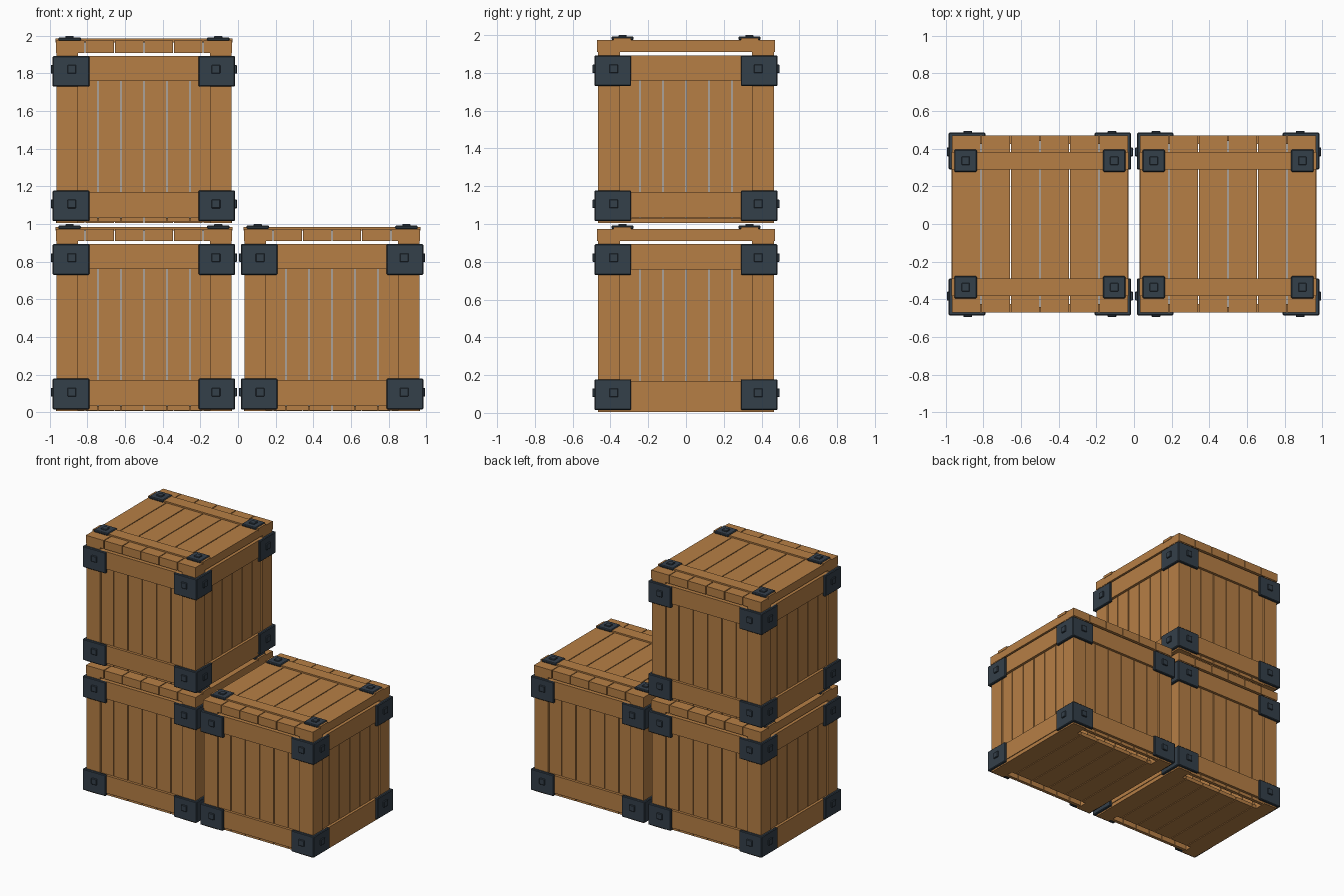
import bpy, bmesh
from mathutils import Matrix, Vector

if "Cube" in bpy.data.objects:
    bpy.data.objects.remove(bpy.data.objects["Cube"])


def make_material(name, rgb):
    m = bpy.data.materials.new(name)
    m.diffuse_color = (*rgb, 1)
    m.use_nodes = True
    m.node_tree.nodes["Principled BSDF"].inputs["Base Color"].default_value = m.diffuse_color
    return m


WOOD = make_material("wood", (0.47, 0.212, 0.06))
METAL = make_material("dark_metal", (0.034, 0.05, 0.068))


def build(name, boxes, origin, mat, bevel=0):
    """One object made of boxes given as (x0, x1, y0, y1, z0, z1)."""
    bm = bmesh.new()
    for x0, x1, y0, y1, z0, z1 in boxes:
        size = Vector((abs(x1 - x0), abs(y1 - y0), z1 - z0))
        mid = Vector(((x0 + x1) / 2, (y0 + y1) / 2, (z0 + z1) / 2))
        bmesh.ops.create_cube(bm, size=1,
                              matrix=Matrix.Translation(mid) @ Matrix.Diagonal((*size, 1)))
    me = bpy.data.meshes.new(name)
    bm.to_mesh(me)
    bm.free()
    me.materials.append(mat)
    ob = bpy.data.objects.new(name, me)
    ob.location = origin
    bpy.context.collection.objects.link(ob)
    if bevel:
        mod = ob.modifiers.new("bevel", "BEVEL")
        mod.width = bevel
        mod.segments = 1


def swap(box):
    """Turn a front/back box into a side box."""
    x0, x1, y0, y1, z0, z1 = box
    return (y0, y1, x0, x1, z0, z1)


def four_sides(boxes):
    """Repeat boxes drawn on the +y side on all four sides."""
    out = []
    for x0, x1, y0, y1, z0, z1 in boxes:
        for s in (1, -1):
            b = (x0, x1, s * y0, s * y1, z0, z1)
            out += [b, swap(b)]
    return out


def planks(a, b, n, gap):
    """Ranges of n planks between a and b."""
    w = (b - a) / n
    return [(a + i * w + gap / 2, a + (i + 1) * w - gap / 2) for i in range(n)]


CORNERS = [(sx, sy) for sx in (-1, 1) for sy in (-1, 1)]


def crate(label, origin):
    # corner posts
    build(label + "_corner_posts",
          [(sx * 0.35, sx * 0.465, sy * 0.35, sy * 0.465, 0.005, 0.912) for sx, sy in CORNERS],
          origin, WOOD)
    # upright wall planks
    build(label + "_wall_planks",
          four_sides([(a, b, 0.425, 0.45, 0.01, 0.892) for a, b in planks(-0.366, 0.366, 6, 0.006)]),
          origin, WOOD)
    # horizontal wall battens
    build(label + "_wall_battens",
          four_sides([(-0.352, 0.352, 0.44, 0.47, z0, z1) for z0, z1 in ((0.035, 0.17), (0.76, 0.893))]),
          origin, WOOD)
    # floor and lid planks
    build(label + "_floor_planks",
          [(a, b, -0.37, 0.37, 0.005, 0.033) for a, b in planks(-0.47, 0.47, 6, 0.006)],
          origin, WOOD)
    build(label + "_lid_planks",
          [(a, b, -0.47, 0.47, 0.91, 0.974) for a, b in planks(-0.47, 0.47, 6, 0.006)],
          origin, WOOD)
    # lid battens
    build(label + "_lid_battens",
          [(-0.47, 0.47, s * 0.29, s * 0.383, 0.965, 0.985) for s in (-1, 1)],
          origin, WOOD)

    # metal corner brackets wrapping both faces, with square bolts
    plates, bolts = [], []
    for sx, sy in CORNERS:
        for z0, z1 in ((0.015, 0.178), (0.73, 0.893)):
            p = (sx * 0.29, sx * 0.485, sy * 0.462, sy * 0.485, z0, z1)
            q = (sy * 0.29, sy * 0.485, sx * 0.462, sx * 0.485, z0, z1)
            plates += [p, swap(q)]
            zc = (z0 + z1) / 2 + 0.01
            d = (sx * 0.36, sx * 0.406, sy * 0.48, sy * 0.495, zc - 0.023, zc + 0.023)
            e = (sy * 0.36, sy * 0.406, sx * 0.48, sx * 0.495, zc - 0.023, zc + 0.023)
            bolts += [d, swap(e)]
        # lid plates
        plates.append((sx * 0.335, sx * 0.455, sy * 0.277, sy * 0.395, 0.974, 0.992))
        bolts.append((sx * 0.373, sx * 0.417, sy * 0.314, sy * 0.358, 0.985, 1.0))
    build(label + "_metal_brackets", plates, origin, METAL, 0.005)
    build(label + "_bolts", bolts, origin, METAL, 0.003)


crate("left_crate", (-0.5, 0, 0))
crate("right_crate", (0.5, 0, 0))
crate("top_crate", (-0.5, 0, 1))
